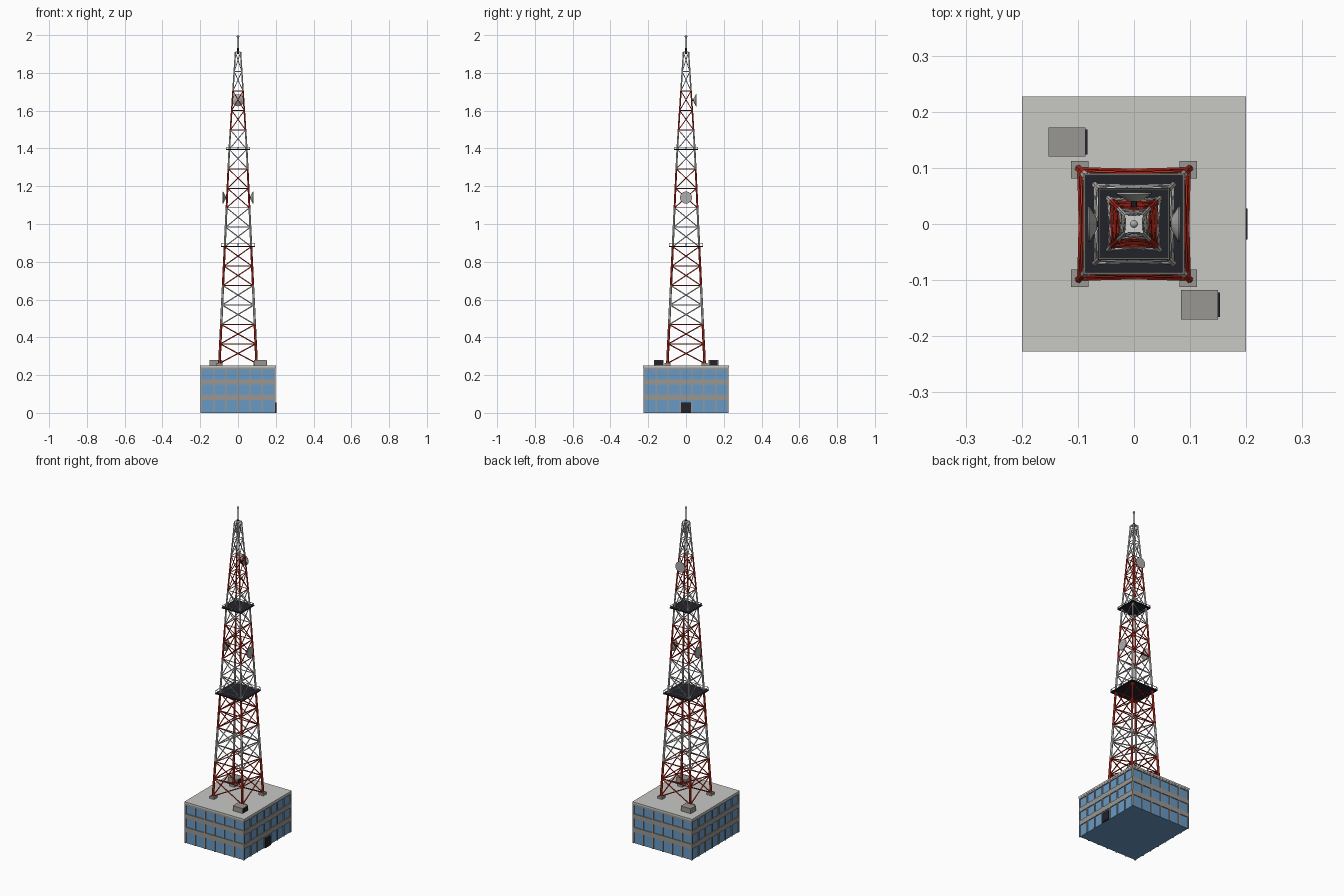
import bpy, bmesh, math
from mathutils import Vector, Matrix

if "Cube" in bpy.data.objects:
    bpy.data.objects.remove(bpy.data.objects["Cube"])


def material(name, r, g, b):
    m = bpy.data.materials.new(name)
    m.use_nodes = True
    m.diffuse_color = (r, g, b, 1)
    m.node_tree.nodes["Principled BSDF"].inputs["Base Color"].default_value = (r, g, b, 1)
    return m


RED = material("red paint", 0.56, 0.03, 0.015)
WHITE = material("white paint", 0.62, 0.62, 0.61)
GLASS = material("blue glass", 0.14, 0.32, 0.55)
CONCRETE = material("concrete", 0.32, 0.31, 0.29)
ROOF = material("roof grey", 0.58, 0.58, 0.56)
DARK = material("dark metal", 0.016, 0.016, 0.024)
DISH = material("dish grey", 0.42, 0.42, 0.41)


def finish(name, bm, mat, smooth=False):
    me = bpy.data.meshes.new(name)
    bm.to_mesh(me)
    bm.free()
    me.materials.append(mat)
    ob = bpy.data.objects.new(name, me)
    bpy.context.collection.objects.link(ob)
    if smooth:
        bpy.context.view_layer.objects.active = ob
        ob.select_set(True)
        bpy.ops.object.shade_smooth_by_angle()
        ob.select_set(False)
    return ob


def add_box(bm, centre, size):
    mat = Matrix.Translation(centre) @ Matrix.Diagonal((*size, 1))
    bmesh.ops.create_cube(bm, size=1, matrix=mat)


def box(name, centre, size, mat):
    bm = bmesh.new()
    add_box(bm, centre, size)
    return finish(name, bm, mat)


def add_bar(bm, a, b, r1, r2=None, sides=6):
    a, b = Vector(a), Vector(b)
    turn = (b - a).to_track_quat("Z", "Y").to_matrix().to_4x4()
    bmesh.ops.create_cone(bm, cap_ends=True, segments=sides, radius1=r1,
                          radius2=r1 if r2 is None else r2, depth=(b - a).length,
                          matrix=Matrix.Translation((a + b) / 2) @ turn)


def corners(h, z):
    return [Vector((x * h, y * h, z)) for x, y in ((1, 1), (-1, 1), (-1, -1), (1, -1))]


# Building: glass core, floor bands, mullions, roof
HX, HY, TOP = 0.2, 0.227, 0.25
box("glass_core", (0, 0, 0.12), (2 * HX - 0.012, 2 * HY - 0.012, 0.24), GLASS)
box("roof_slab", (0, 0, 0.245), (2 * HX, 2 * HY, 0.01), ROOF)
bm = bmesh.new()
for low, high in ((0.068, 0.097), (0.15, 0.178), (0.23, 0.24)):
    add_box(bm, (0, 0, (low + high) / 2), (2 * HX - 0.002, 2 * HY - 0.002, high - low))
finish("floor_bands", bm, CONCRETE)
bm = bmesh.new()
for side in (-1, 1):
    for i in range(7):
        add_box(bm, ((i / 3 - 1) * (HX - 0.006), side * (HY - 0.005), 0.12), (0.008, 0.007, 0.24))
    for i in range(8):
        add_box(bm, (side * (HX - 0.005), (i / 3.5 - 1) * (HY - 0.006), 0.12), (0.007, 0.008, 0.24))
finish("window_mullions", bm, CONCRETE)
box("entrance_door", (HX - 0.002, 0, 0.028), (0.009, 0.055, 0.056), DARK)

# Rooftop units with a vent on one side
for name, x, y in (("rear", -0.119, 0.146), ("front", 0.117, -0.144)):
    box(name + "_roof_unit", (x, y, TOP + 0.015), (0.066, 0.052, 0.03), CONCRETE)
    box(name + "_unit_vent", (x + 0.034, y, TOP + 0.015), (0.004, 0.044, 0.024), DARK)

# Tower profile
BASE, SUMMIT, PANELS = 0.262, 1.91, 16
PROFILE = ((0.25, 0.099), (0.88, 0.07), (1.4, 0.046), (1.7, 0.027), (1.92, 0.013))


def half_width(z):
    for (z0, h0), (z1, h1) in zip(PROFILE, PROFILE[1:]):
        if z <= z1:
            return h0 + (h1 - h0) * (z - z0) / (z1 - z0)
    return PROFILE[-1][1]


def level(i):
    return BASE + (SUMMIT - BASE) * i / PANELS


bm = bmesh.new()
for p in corners(0.097, TOP + 0.007):
    add_box(bm, p, (0.031, 0.031, 0.014))
finish("leg_pads", bm, CONCRETE)

# Lattice sections, two panels each, in alternating paint
for section in range(PANELS // 2):
    legs, braces = bmesh.new(), bmesh.new()
    for i in (2 * section, 2 * section + 1):
        z0, z1 = level(i), level(i + 1)
        lower, upper = corners(half_width(z0), z0), corners(half_width(z1), z1)
        thick = 0.007 - 0.0035 * i / PANELS
        thin = 0.0032 - 0.0012 * i / PANELS
        for k in range(4):
            n = (k + 1) % 4
            add_bar(legs, lower[k], upper[k], thick)
            add_bar(braces, lower[k], upper[n], thin)
            add_bar(braces, lower[n], upper[k], thin)
            # The ring shared by two colours belongs to the red section
            if section % 2 == 0 or i % 2 == 0 or i == PANELS - 1:
                add_bar(braces, upper[k], upper[n], thin)
            if section % 2 == 0 and i % 2 == 0 and i > 0:
                add_bar(braces, lower[k], lower[n], thin)
    paint = WHITE if section % 2 else RED
    finish(f"tower_legs_{section + 1}", legs, paint, True)
    finish(f"tower_braces_{section + 1}", braces, paint, True)

# Platforms with railings
for name, z, h, rail in (("lower", level(6), 0.09, 0.018), ("upper", level(11), 0.064, 0.012)):
    box(name + "_platform", (0, 0, z), (2 * h, 2 * h, 0.006), DARK)
    bm = bmesh.new()
    foot, head = corners(h - 0.002, z), corners(h - 0.002, z + rail)
    for k in range(4):
        n = (k + 1) % 4
        add_bar(bm, head[k], head[n], 0.0018)
        for t in (0, 0.5):
            add_bar(bm, foot[k].lerp(foot[n], t), head[k].lerp(head[n], t), 0.0018)
    finish(name + "_railing", bm, WHITE, True)


# Dish antennas: shallow bowl narrowing toward the tower, on a short arm
def dish(name, direction, z, front, radius=0.032):
    d = Vector(direction)
    up = Vector((0, 0, z))
    bm = bmesh.new()
    add_bar(bm, up + d * (front - 0.016), up + d * (front - 0.003), radius * 0.3, radius, 24)
    add_bar(bm, up + d * (front - 0.003), up + d * front, radius, radius, 24)
    finish(name, bm, DISH, True)
    bm = bmesh.new()
    add_bar(bm, up + d * (half_width(z) - 0.004), up + d * (front - 0.014), 0.005, sides=8)
    finish(name + "_arm", bm, DARK, True)


dish("left_dish", (1, 0, 0), 1.14, 0.082)
dish("right_dish", (-1, 0, 0), 1.14, 0.082)
dish("rear_dish", (0, 1, 0), 1.655, 0.056)

# Mast with a beacon on top
bm = bmesh.new()
add_bar(bm, (0, 0, SUMMIT - 0.01), (0, 0, 1.99), 0.0045, 0.003, 8)
finish("mast", bm, DARK, True)
box("summit_plate", (0, 0, SUMMIT), (0.028, 0.028, 0.005), WHITE)
bm = bmesh.new()
bmesh.ops.create_uvsphere(bm, u_segments=12, v_segments=8, radius=0.007,
                          matrix=Matrix.Translation((0, 0, 1.993)))
finish("beacon", bm, DISH, True)
